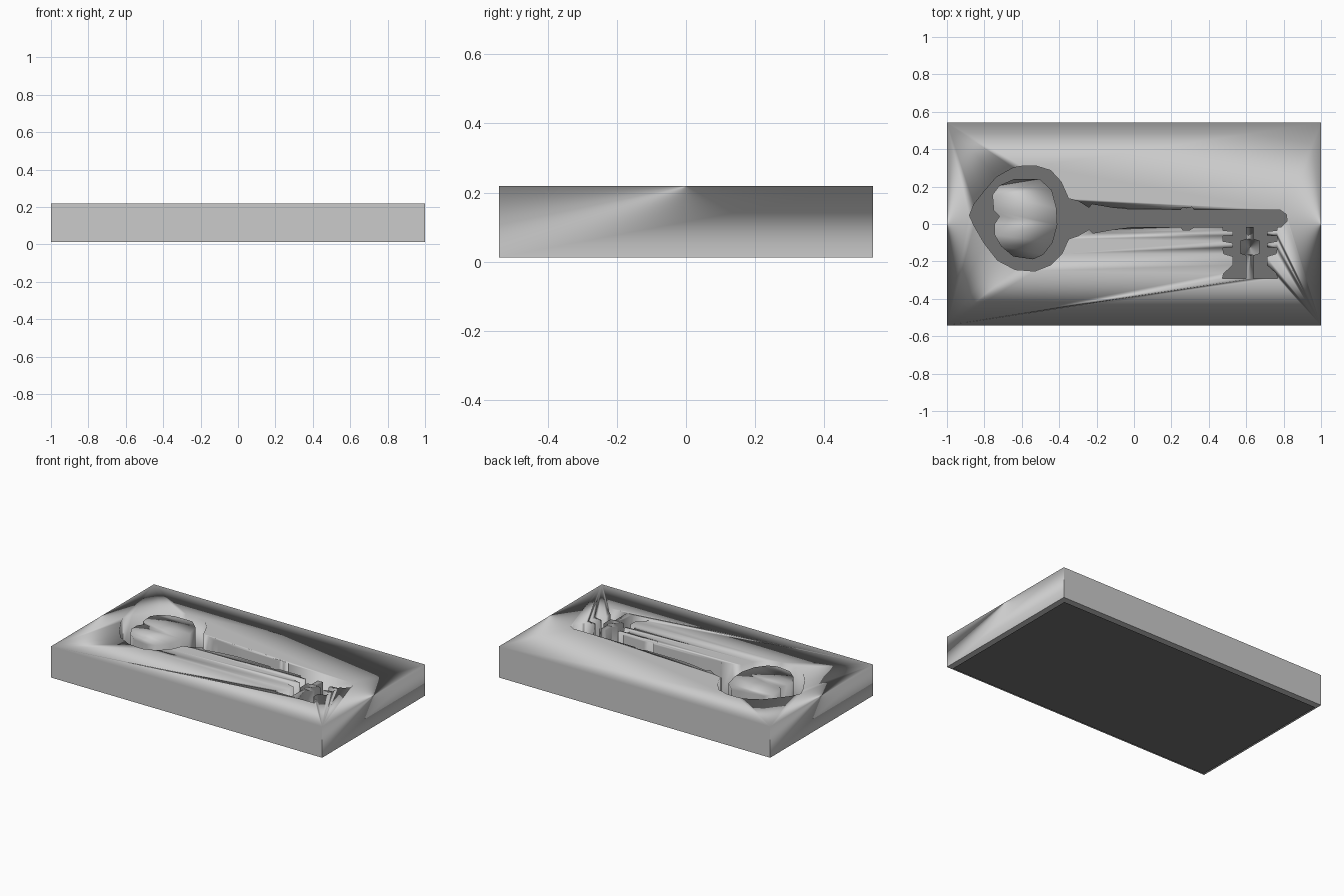
import bpy, bmesh

if "Cube" in bpy.data.objects:
    bpy.data.objects.remove(bpy.data.objects["Cube"])

W, D = 1.0, 0.542          # half length and half depth of the block
Z0, Z1 = 0.012, 0.219      # bottom and top of the block

# Bow and upper edge of the shaft, from the bow tip to the shaft end
upper = [(-.88, .05), (-.855, .11), (-.80, .18), (-.735, .255), (-.645, .305),
         (-.60, .313), (-.52, .313), (-.445, .29), (-.39, .23), (-.35, .14),
         (-.295, .125), (-.24, .09), (-.225, .11), (-.11, .09), (-.02, .081),
         (.25, .08), (.26, .093), (.28, .088), (.31, .095), (.32, .08), (.78, .08),
         (.815, .055), (.818, .02), (.785, -.013)]
# Lower edge of the shaft and bow, back to the tip
lower = [(.32, -.013), (.30, -.027), (.26, -.027), (.25, -.011), (0, -.011),
         (-.11, -.025), (-.22, -.045), (-.24, -.025), (-.30, -.06), (-.35, -.077),
         (-.385, -.155), (-.445, -.215), (-.53, -.248), (-.635, -.24), (-.73, -.19),
         (-.80, -.10), (-.855, -.005)]
# One half of the key bit, mirrored for the other half
bit = [(.475, -.013), (.475, -.03), (.53, -.035), (.53, -.058), (.475, -.06),
       (.475, -.088), (.53, -.098), (.53, -.12), (.475, -.125), (.48, -.155),
       (.53, -.17), (.53, -.215), (.48, -.26), (.472, -.288), (.60, -.288),
       (.60, -.165), (.57, -.155), (.57, -.085), (.60, -.075), (.60, -.013)]
# Island inside the bow
island = [(-.64, .245), (-.505, .245), (-.44, .185), (-.415, .09), (-.41, 0),
          (-.435, -.095), (-.485, -.16), (-.54, -.185), (-.645, -.17), (-.71, -.115),
          (-.745, -.055), (-.745, .005), (-.72, .045), (-.75, .075), (-.757, .16),
          (-.72, .21)]
SHIFT = -.004              # small y offset of the whole key

mirrored_bit = [(1.24 - x, y) for x, y in bit]
key_outline = upper + mirrored_bit + bit[::-1] + lower


def rect(w, d):
    return [(-w, -d), (w, -d), (w, d), (-w, d)]


def shade(obj, value):
    mat = bpy.data.materials.new(obj.name + "_grey")
    mat.diffuse_color = (value, value, value, 1)
    mat.use_nodes = True
    mat.node_tree.nodes["Principled BSDF"].inputs["Base Color"].default_value = mat.diffuse_color
    obj.data.materials.append(mat)


# Block with the key-shaped cut-out: nested outlines filled and extruded
curve = bpy.data.curves.new("mold_block", 'CURVE')
curve.dimensions = '2D'
curve.fill_mode = 'BOTH'
curve.extrude = (Z1 - Z0) / 2
for pts, dy in ((rect(W, D), 0), (key_outline, SHIFT), (island, SHIFT)):
    s = curve.splines.new('POLY')
    s.points.add(len(pts) - 1)
    for p, (x, y) in zip(s.points, pts):
        p.co = (x, y + dy, 0, 1)
    s.use_cyclic_u = True
block = bpy.data.objects.new("mold_block", curve)
bpy.context.collection.objects.link(block)
block.location.z = (Z0 + Z1) / 2
bpy.context.view_layer.objects.active = block
block.select_set(True)
bpy.ops.object.convert(target='MESH')
block = bpy.context.object

# Weld caps to walls; shading rolls softly over the top rim, other corners stay sharp
bm = bmesh.new()
bm.from_mesh(block.data)
bmesh.ops.remove_doubles(bm, verts=bm.verts, dist=0.0005)
bmesh.ops.recalc_face_normals(bm, faces=bm.faces)
for f in bm.faces:
    f.smooth = True
for e in bm.edges:
    on_top = all(v.co.z > 0 for v in e.verts)
    e.smooth = on_top or e.calc_face_angle(0) < 0.6
bm.to_mesh(block.data)
bm.free()
weighted = block.modifiers.new("weighted_normals", 'WEIGHTED_NORMAL')
weighted.mode = 'FACE_AREA'
weighted.weight = 100
weighted.keep_sharp = True
shade(block, 0.57)

# Thin dark bottom sheet, slightly inset, facing down; it closes the cut-out
mesh = bpy.data.meshes.new("bottom_sheet")
mesh.from_pydata([(x, y, 0) for x, y in rect(W - .025, D - .025)], [], [(3, 2, 1, 0)])
sheet = bpy.data.objects.new("bottom_sheet", mesh)
bpy.context.collection.objects.link(sheet)
shade(sheet, 0.17)
